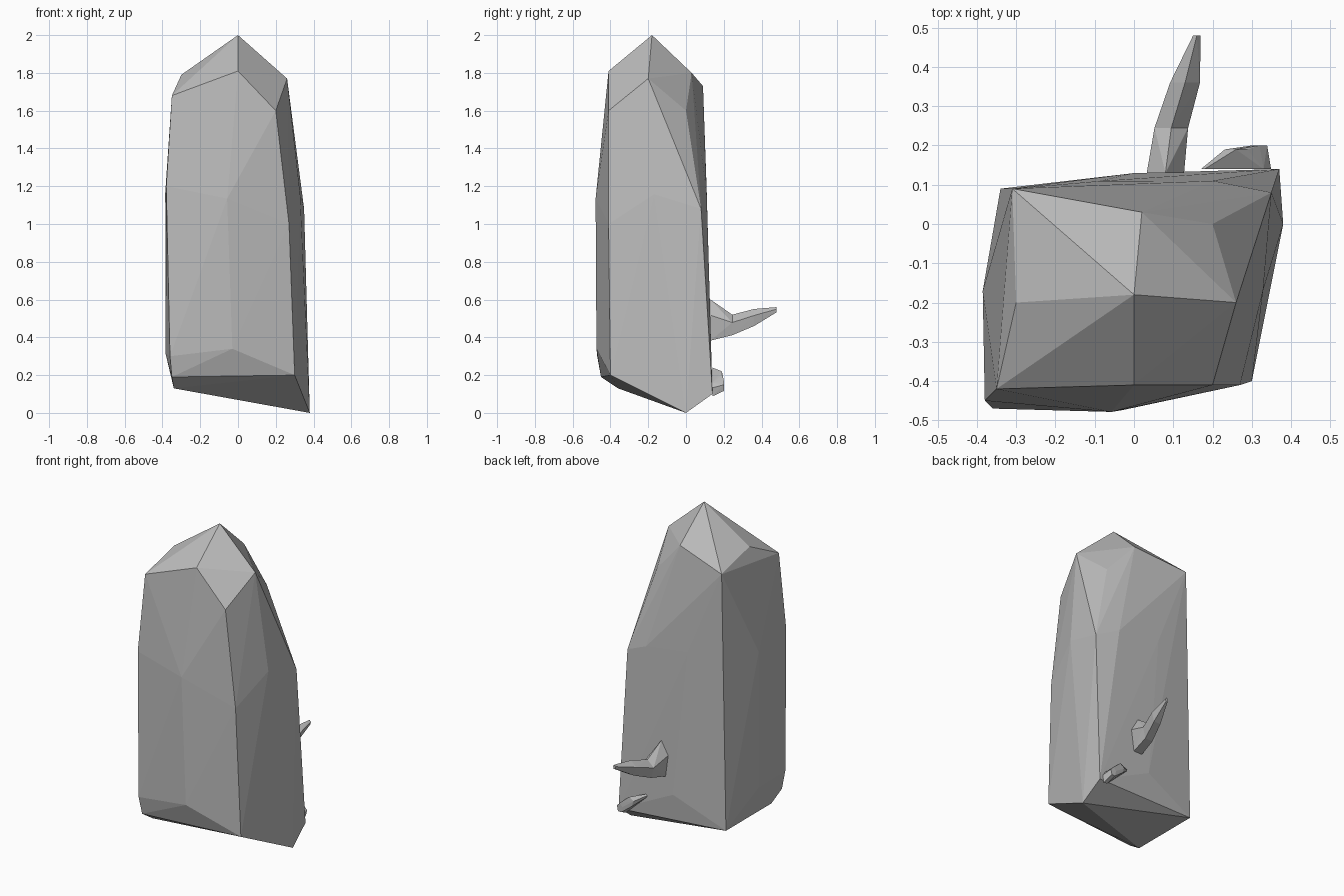
import bpy
import bmesh
import math
from mathutils import Vector

cube = bpy.data.objects.get("Cube")
if cube:
    bpy.data.objects.remove(cube, do_unlink=True)

stone = bpy.data.materials.new("grey_stone")
stone.use_nodes = True
grey = (0.5, 0.5, 0.5, 1)
stone.diffuse_color = grey
stone.node_tree.nodes["Principled BSDF"].inputs["Base Color"].default_value = grey


def faceted(name, corners):
    """Flat-faced chunk wrapped around its corner points."""
    bm = bmesh.new()
    for corner in corners:
        bm.verts.new(corner)
    hull = bmesh.ops.convex_hull(bm, input=bm.verts[:])
    inside = {item for item in hull["geom_interior"] + hull["geom_unused"]
              if isinstance(item, bmesh.types.BMVert)}
    bmesh.ops.delete(bm, geom=list(inside), context='VERTS')
    bmesh.ops.recalc_face_normals(bm, faces=bm.faces[:])
    mesh = bpy.data.meshes.new(name)
    bm.to_mesh(mesh)
    bm.free()
    mesh.materials.append(stone)
    obj = bpy.data.objects.new(name, mesh)
    bpy.context.collection.objects.link(obj)
    return obj


def ring(center, width, height, sides=5):
    """Upright polygon facing the back, used as a crystal cross-section."""
    turns = [math.tau * i / sides for i in range(sides)]
    return [Vector(center) + Vector((width * math.sin(turn), 0, height * math.cos(turn)))
            for turn in turns]


# Four upright ridges, each from a foot corner to a shoulder corner
front_left = Vector((-.35, -.45, .19)), Vector((-.35, -.42, 1.68))
front_right = Vector((.3, -.4, .2)), Vector((.2, -.41, 1.6))
back_right = Vector((.37, .14, .1)), Vector((.02, .03, 1.8))
back_left = Vector((-.34, .09, .13)), Vector((-.31, .09, 1.73))
ridges = [front_left, front_right, back_right, back_left]
pillar = [corner for ridge in ridges for corner in ridge]

# Each side swells outward, by one amount near the foot and another higher up
outward = [Vector((0, -1, 0)), Vector((1, 0, 0)), Vector((0, 1, 0)), Vector((-1, 0, 0))]
swell = [(.05, .06), (.03, .14), (.02, .03), (.04, .05)]
for side, direction in enumerate(outward):
    start, end = ridges[side], ridges[(side + 1) % len(ridges)]
    foot = (start[0] + end[0]) / 2
    shoulder = (start[1] + end[1]) / 2
    for level, amount in zip((.1, .65), swell[side]):
        pillar.append(foot.lerp(shoulder, level) + direction * amount)

# Kinks halfway up the ridges
pillar += [(-.38, -.45, 1.2), (.27, -.41, 1), (.35, .08, 1.08), (.2, .11, 1.15)]
# Pointed crown
pillar += [(0, -.18, 2), (-.3, -.2, 1.79), (0, -.41, 1.81), (.26, -.2, 1.77), (.2, 0, 1.6)]
# Slanted foot, with its lowest point on the left
pillar += [(-.34, -.36, .13), (-.36, -.47, .3), (.38, 0, 0)]
faceted("stone_pillar", pillar)

# Stub and spike jutting from the back
neck = Vector((.095, .245, .46))
collar = ring(neck, .045, .06)
faceted("spike_base", ring((.08, .13, .48), .05, .12) + collar)
faceted("spike", collar + ring((.13, .36, .5), .04, .05) + ring((.16, .48, .545), .01, .015))

# Low shard by the foot
faceted("small_shard", ring((.18, .14, .23), .01, .01) + ring((.26, .19, .19), .03, .03)
        + ring((.32, .2, .14), .02, .03) + ring((.33, .14, .12), .02, .04))
